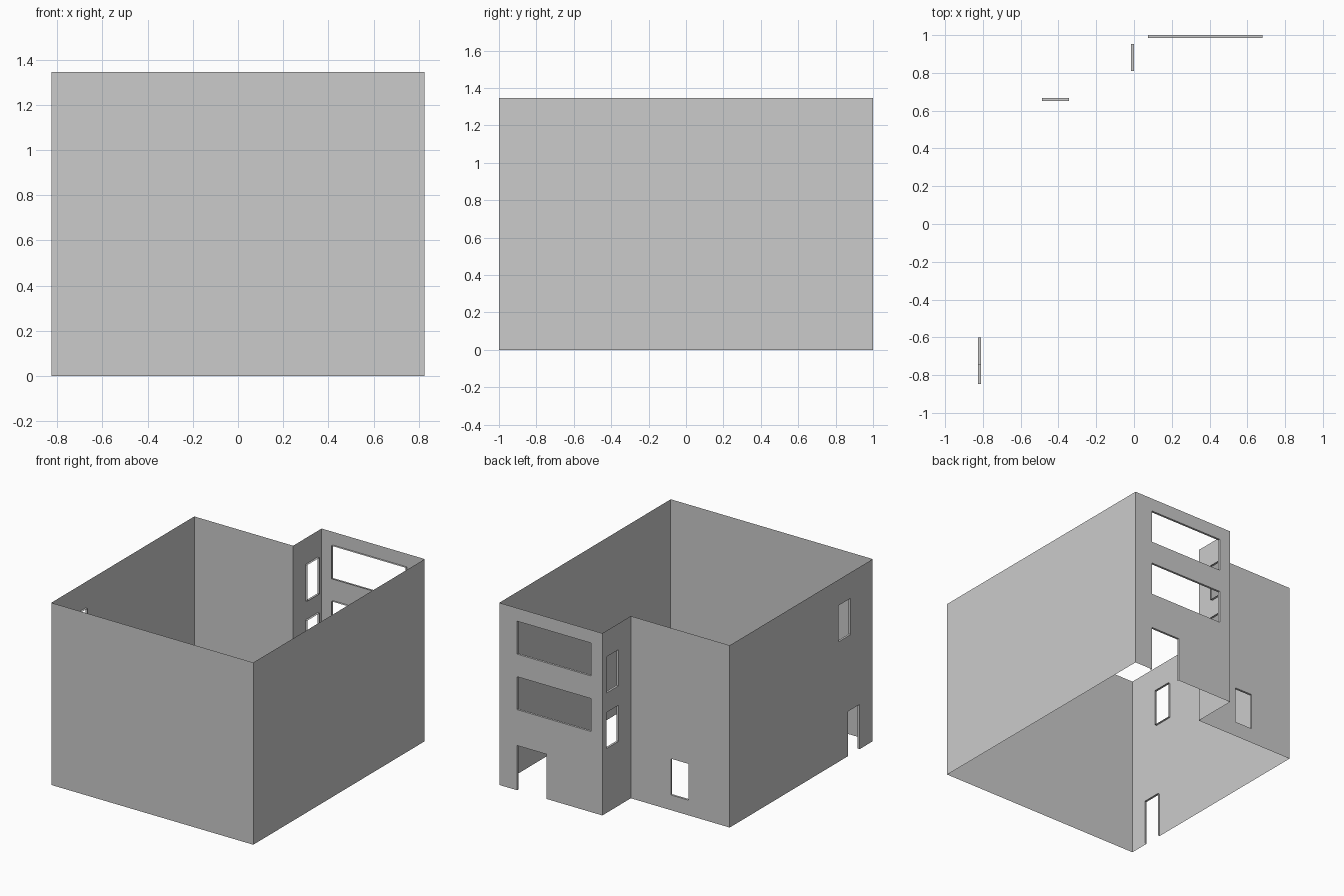
import bpy, bmesh
from mathutils import Vector

if "Cube" in bpy.data.objects:
    bpy.data.objects.remove(bpy.data.objects["Cube"])

HEIGHT = 1.345
REVEAL = 0.016


def wall(name, a, b, openings=()):
    """Single-skin wall from a to b (counter-clockwise, so inside is on the left).
    Openings are (start, end, bottom, top); start/end are world coordinates along the wall."""
    a, b = Vector((*a, 0)), Vector((*b, 0))
    length, d = (b - a).length, (b - a).normalized()
    inward = Vector((-d.y, d.x, 0))
    axis = 0 if abs(d.x) > 0.5 else 1
    holes = []
    for p, q, z0, z1 in openings:
        u0, u1 = sorted((abs(p - a[axis]), abs(q - a[axis])))
        holes.append((u0, u1, z0, z1))
    us = sorted({0, length, *(u for h in holes for u in h[:2])})
    zs = sorted({0, HEIGHT, *(z for h in holes for z in h[2:])})
    bm = bmesh.new()

    def quad(*pts):
        bm.faces.new([bm.verts.new(a + d * u + inward * k + Vector((0, 0, z))) for u, z, k in pts])

    # wall skin: every grid cell outside the openings
    for u0, u1 in zip(us, us[1:]):
        for z0, z1 in zip(zs, zs[1:]):
            cu, cz = (u0 + u1) / 2, (z0 + z1) / 2
            if not any(h[0] < cu < h[1] and h[2] < cz < h[3] for h in holes):
                quad((u0, z0, 0), (u1, z0, 0), (u1, z1, 0), (u0, z1, 0))
    # reveals lining each opening; doors have no threshold
    for u0, u1, z0, z1 in holes:
        ring = [(u0, z0), (u0, z1), (u1, z1), (u1, z0)]
        for i in range(4 if z0 > 0 else 3):
            p, q = ring[i], ring[(i + 1) % 4]
            quad((*p, 0), (*q, 0), (*q, REVEAL), (*p, REVEAL))
    bmesh.ops.remove_doubles(bm, verts=bm.verts, dist=1e-5)
    mesh = bpy.data.meshes.new(name)
    bm.to_mesh(mesh)
    bm.free()
    bpy.context.collection.objects.link(bpy.data.objects.new(name, mesh))


# plan corners: rectangle with a notch at the back left
X, NX, NY = 0.825, -0.017, 0.668

wall("front_wall", (-X, -1), (X, -1))
wall("right_wall", (X, -1), (X, 1))
# two wide windows above a door
wall("back_wall", (X, 1), (NX, 1), [
    (0.075, 0.68, 1.005, 1.248),
    (0.075, 0.68, 0.595, 0.838),
    (0.44, 0.68, 0, 0.33)])
# two stacked windows in the notch side
wall("notch_side_wall", (NX, 1), (NX, NY), [
    (0.81, 0.953, 0.885, 1.152),
    (0.81, 0.953, 0.475, 0.742)])
wall("notch_back_wall", (NX, NY), (-X, NY), [(-0.487, -0.344, 0.112, 0.38)])
# upper window and door
wall("left_wall", (-X, NY), (-X, -1), [
    (-0.743, -0.6, 0.886, 1.154),
    (-0.848, -0.71, 0, 0.33)])
